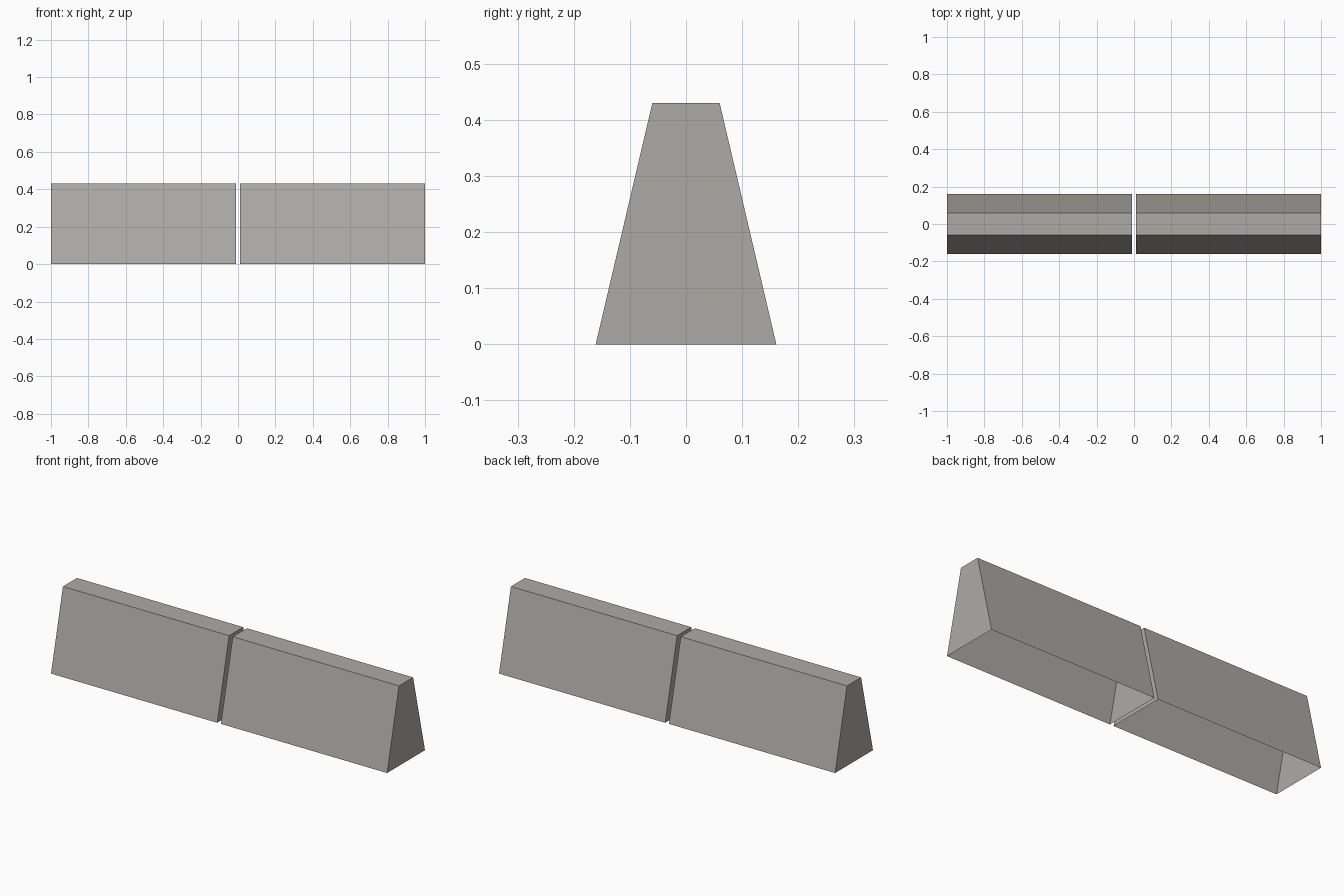
import bpy
import bmesh

if "Cube" in bpy.data.objects:
    bpy.data.objects.remove(bpy.data.objects["Cube"], do_unlink=True)

HEIGHT = 0.43
BASE_HALF, TOP_HALF = 0.161, 0.06
GAP_HALF = 0.011

# Concrete colour
concrete = bpy.data.materials.new("warm grey concrete")
concrete.use_nodes = True
colour = (0.42, 0.41, 0.385, 1)
concrete.diffuse_color = colour
concrete.node_tree.nodes["Principled BSDF"].inputs["Base Color"].default_value = colour


def barrier_block(name, x_min, x_max):
    """Tapered hollow block, open underneath."""
    bm = bmesh.new()
    bmesh.ops.create_cube(bm, size=1)
    for v in bm.verts:
        top = v.co.z > 0
        v.co.x = x_max if v.co.x > 0 else x_min
        v.co.y *= 2 * (TOP_HALF if top else BASE_HALF)
        v.co.z = HEIGHT if top else 0
    bm.normal_update()
    underside = [f for f in bm.faces if f.normal.z < -0.9]
    bmesh.ops.delete(bm, geom=underside, context="FACES_ONLY")
    mesh = bpy.data.meshes.new(name)
    bm.to_mesh(mesh)
    bm.free()
    mesh.materials.append(concrete)
    block = bpy.data.objects.new(name, mesh)
    bpy.context.collection.objects.link(block)


# Two blocks with a narrow joint between them
barrier_block("right_barrier_block", -1, -GAP_HALF)
barrier_block("left_barrier_block", GAP_HALF, 1)
